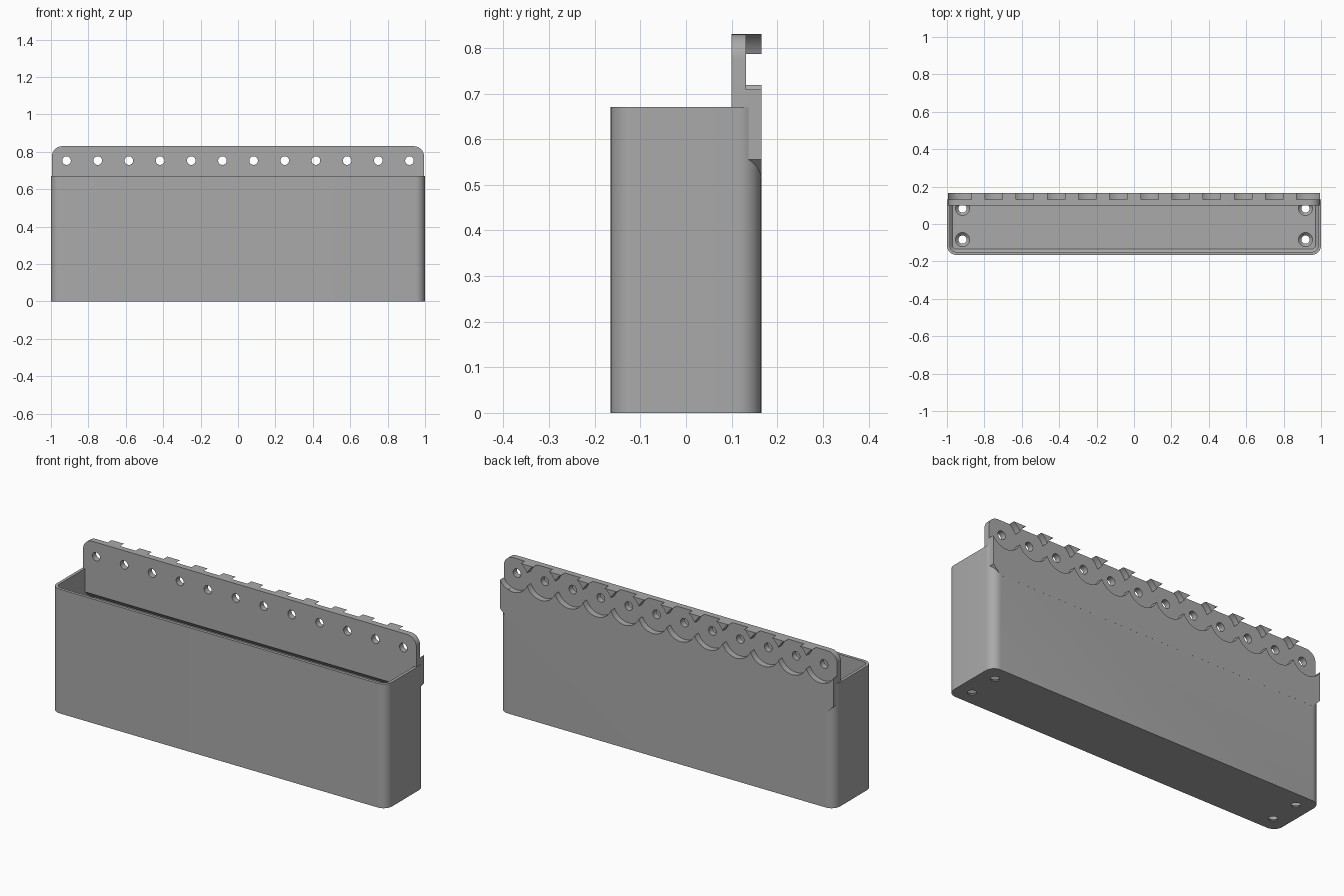
import bpy, bmesh, math

cube = bpy.data.objects.get("Cube")
if cube:
    bpy.data.objects.remove(cube, do_unlink=True)

grey = bpy.data.materials.new("plain grey")
grey.use_nodes = True
COLOUR = (0.4, 0.4, 0.4, 1)
grey.diffuse_color = COLOUR
grey.node_tree.nodes["Principled BSDF"].inputs["Base Color"].default_value = COLOUR

HOLES = 12
PITCH = 2 / HOLES
HOLE_X = [-1 + PITCH * (i + 0.5) for i in range(HOLES)]
HOLE_Z = 0.753
POCKET_R = 0.09
HALF = 0.995           # half width of the mounting plate
BACK = 0.1652


def arc(cx, cy, r, a0, a1, n):
    return [(cx + r * math.cos(math.radians(a0 + (a1 - a0) * i / n)),
             cy + r * math.sin(math.radians(a0 + (a1 - a0) * i / n))) for i in range(n + 1)]


def rounded_rect(hx, hy, r, n=10):
    pts = []
    for sx, sy, a in ((1, 1, 0), (-1, 1, 90), (-1, -1, 180), (1, -1, 270)):
        pts += arc(sx * (hx - r), sy * (hy - r), r, a, a + 90, n)
    return pts


def make(name, bm, smooth=True):
    bmesh.ops.recalc_face_normals(bm, faces=bm.faces)
    mesh = bpy.data.meshes.new(name)
    bm.to_mesh(mesh)
    bm.free()
    obj = bpy.data.objects.new(name, mesh)
    bpy.context.collection.objects.link(obj)
    mesh.materials.append(grey)
    return obj


def loft(bm, rings):
    """Skin a stack of equal rings and cap both ends."""
    loops = [[bm.verts.new(p) for p in ring] for ring in rings]
    for a, b in zip(loops, loops[1:]):
        for i in range(len(a)):
            j = (i + 1) % len(a)
            bm.faces.new((a[i], a[j], b[j], b[i]))
    bm.faces.new(loops[0][::-1])
    bm.faces.new(loops[-1])


def slab(bm, profile, y0, y1):
    """Extrude an xz profile along y."""
    loft(bm, [[(x, y, z) for x, z in profile] for y in (y0, y1)])


def cut(obj, bm, name):
    cutter = make(name, bm)
    cutter.hide_render = True
    mod = obj.modifiers.new(name, 'BOOLEAN')
    mod.operation = 'DIFFERENCE'
    mod.solver = 'EXACT'
    mod.object = cutter
    bpy.context.view_layer.objects.active = obj
    bpy.ops.object.modifier_apply(modifier=name)
    bpy.data.objects.remove(cutter, do_unlink=True)


def smooth(obj):
    bpy.ops.object.select_all(action='DESELECT')
    obj.select_set(True)
    bpy.context.view_layer.objects.active = obj
    bpy.ops.object.shade_smooth_by_angle(angle=math.radians(30))


# Open bin: outer skin up, over the rim and down to the floor
def ring(inset, z):
    return [(x, y, z) for x, y in rounded_rect(1 - inset, 0.165 - inset, 0.05 - inset)]


bm = bmesh.new()
loft(bm, [ring(0, 0), ring(0, 0.67), ring(0.016, 0.67), ring(0.016, 0.035), ring(0.03, 0.02)])
bin_body = make("bin", bm)

# Countersunk drain and screw holes in the floor
bm = bmesh.new()
for x in (HOLE_X[0], HOLE_X[-1]):
    for y in (-PITCH / 2, PITCH / 2):
        loft(bm, [[(px, py, z) for px, py in arc(x, y, r, 0, 345, 23)]
                  for r, z in ((0.022, -0.02), (0.022, 0.004), (0.042, 0.024))])
cut(bin_body, bm, "floor_hole_cutter")

# Rear rim is lowered where the mounting plate replaces it
bm = bmesh.new()
slab(bm, [(-0.945, 0.655), (0.945, 0.655), (0.945, 0.7), (-0.945, 0.7)], 0.125, 0.2)
cut(bin_body, bm, "rear_rim_cutter")
smooth(bin_body)

# Mounting plate with rounded top corners and a row of holes
bm = bmesh.new()
top = 0.83
slab(bm, [(-HALF, 0.545), (HALF, 0.545)] + arc(HALF - 0.055, top - 0.055, 0.055, 0, 90, 10)
     + arc(0.055 - HALF, top - 0.055, 0.055, 90, 180, 10), 0.1, 0.132)
plate = make("mounting_plate", bm)
bm = bmesh.new()
for x in HOLE_X:
    slab(bm, arc(x, HOLE_Z, 0.023, 0, 345, 23), 0.05, 0.2)
cut(plate, bm, "plate_hole_cutter")
smooth(plate)

# Sloped support under the plate, inside the bin
bm = bmesh.new()
wedge = [(0.1, 0.546), (0.152, 0.546), (0.152, 0.494)]
loft(bm, [[(x, y, z) for y, z in wedge] for x in (-0.983, 0.983)])
make("plate_support", bm)

# Rear layer with a scalloped upper edge and chamfered lower corners
bm = bmesh.new()
profile = [(HALF, 0.555), (0.95, 0.51), (-0.95, 0.51), (-HALF, 0.555)]
cusp = math.degrees(math.acos(PITCH / 2 / POCKET_R))
end = math.degrees(math.acos((HALF - HOLE_X[-1]) / POCKET_R))
for i, x in enumerate(HOLE_X):
    a0 = 180 + (end if i == 0 else cusp)
    a1 = 360 - (end if i == HOLES - 1 else cusp)
    scallop = arc(x, HOLE_Z, POCKET_R, a0, a1, 18)
    profile += scallop if i == 0 else scallop[1:]
slab(bm, profile, 0.13, BACK)
smooth(make("rear_scalloped_layer", bm))

# Hanging teeth between the pockets along the top edge
bm = bmesh.new()
rise = math.degrees(math.asin((top - HOLE_Z) / POCKET_R))
for x, nxt in zip(HOLE_X, HOLE_X[1:]):
    left = arc(x, HOLE_Z, POCKET_R, rise, cusp, 8)
    right = arc(nxt, HOLE_Z, POCKET_R, 180 - cusp, 180 - rise, 8)
    slab(bm, left + right[1:], 0.13, BACK)
smooth(make("top_teeth", bm))
